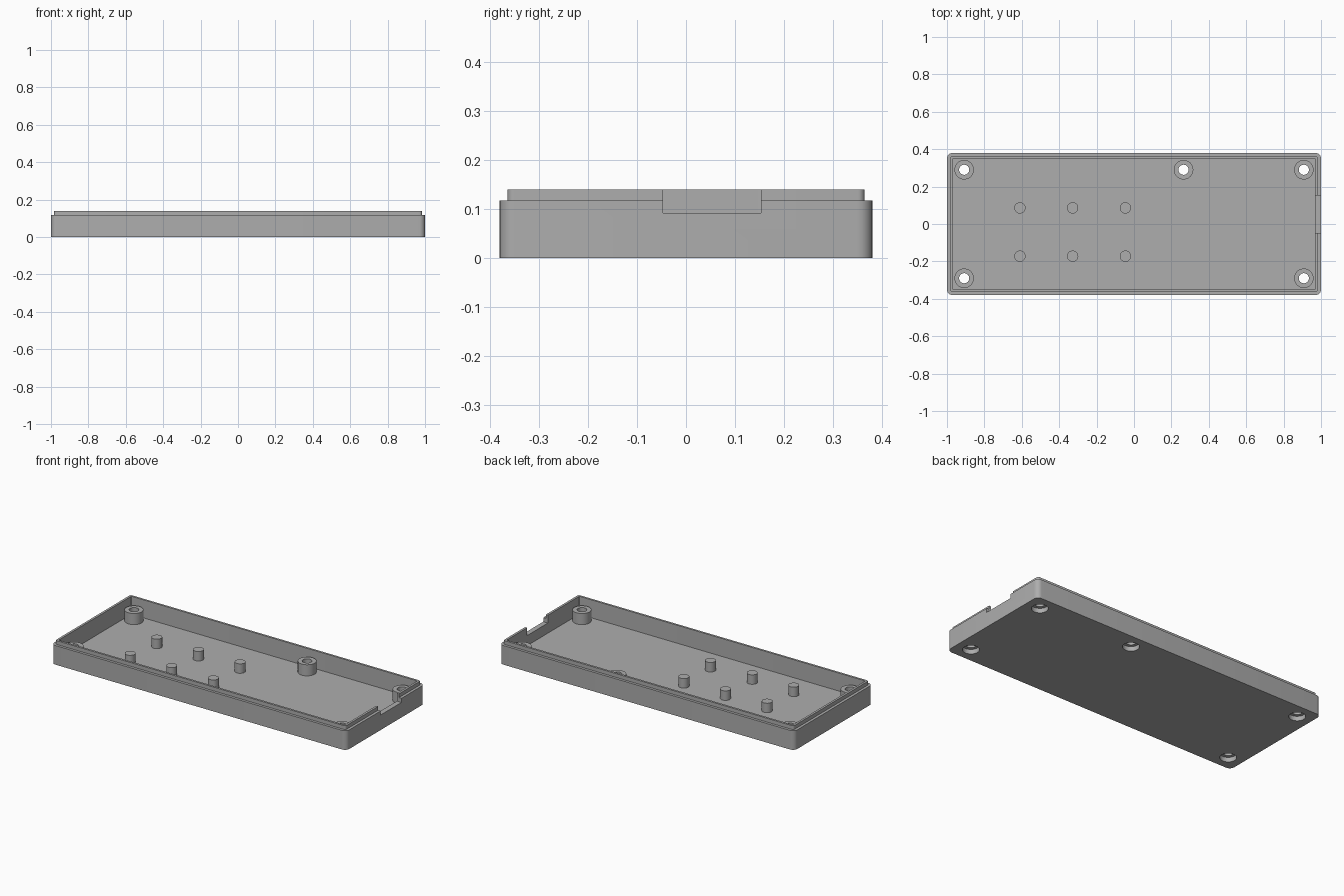
import bpy, bmesh
from math import cos, sin, pi

cube = bpy.data.objects.get("Cube")
if cube:
    bpy.data.objects.remove(cube, do_unlink=True)

GREY = (0.42, 0.42, 0.42, 1)
grey = bpy.data.materials.new("plain grey")
grey.use_nodes = True
grey.diffuse_color = GREY
grey.node_tree.nodes["Principled BSDF"].inputs["Base Color"].default_value = GREY

FLOOR, RIM, LIP, BOSS, PIN = 0.03, 0.117, 0.14, 0.098, 0.088


def make_object(name, bm):
    bmesh.ops.recalc_face_normals(bm, faces=bm.faces)
    mesh = bpy.data.meshes.new(name)
    bm.to_mesh(mesh)
    bm.free()
    mesh.materials.append(grey)
    obj = bpy.data.objects.new(name, mesh)
    bpy.context.collection.objects.link(obj)
    return obj


def loft(name, loops, closed=False):
    """Skin a stack of equal-length loops, capped or joined end to end."""
    bm = bmesh.new()
    rings = [[bm.verts.new(p) for p in loop] for loop in loops]
    pairs = list(zip(rings, rings[1:]))
    if closed:
        pairs.append((rings[-1], rings[0]))
    else:
        bm.faces.new(rings[0])
        bm.faces.new(rings[-1])
    n = len(rings[0])
    for a, b in pairs:
        for i in range(n):
            j = (i + 1) % n
            bm.faces.new((a[i], a[j], b[j], b[i]))
    return make_object(name, bm)


def rounded_rect(hx, hy, r, z, steps=6):
    points = []
    for corner, (sx, sy) in enumerate([(1, 1), (-1, 1), (-1, -1), (1, -1)]):
        for k in range(steps + 1):
            a = (corner + k / steps) * pi / 2
            points.append((sx * (hx - r) + r * cos(a), sy * (hy - r) + r * sin(a), z))
    return points


def circle(x, y, r, z, n=40):
    return [(x + r * cos(2 * pi * i / n), y + r * sin(2 * pi * i / n), z) for i in range(n)]


def select_only(obj):
    bpy.ops.object.select_all(action='DESELECT')
    obj.select_set(True)
    bpy.context.view_layer.objects.active = obj


def smooth(obj):
    select_only(obj)
    bpy.ops.object.shade_smooth_by_angle(angle=pi / 6)


def cut(target, cutter):
    cutter.hide_render = True
    mod = target.modifiers.new("cut", 'BOOLEAN')
    mod.operation = 'DIFFERENCE'
    mod.solver = 'EXACT'
    mod.object = cutter
    select_only(target)
    bpy.ops.object.modifier_apply(modifier=mod.name)
    bpy.data.objects.remove(cutter, do_unlink=True)


# Open tray: outer wall, step, raised lip, inner wall and floor
tray = loft("tray", [
    rounded_rect(1, 0.38, 0.03, 0),
    rounded_rect(1, 0.38, 0.03, RIM),
    rounded_rect(0.983, 0.364, 0.013, RIM),
    rounded_rect(0.983, 0.364, 0.013, LIP),
    rounded_rect(0.969, 0.351, 0.003, LIP),
    rounded_rect(0.969, 0.351, 0.003, FLOOR),
])

# Connector notch in the +x wall
cut(tray, loft("notch_cutter", [
    [(0.95, -0.047, z), (1.05, -0.047, z), (1.05, 0.153, z), (0.95, 0.153, z)]
    for z in (0.092, 0.2)]))

# Screw bosses, each over a wide screw-head recess in the floor
boss_spots = [(sx * 0.908, sy * 0.29) for sx in (-1, 1) for sy in (-1, 1)] + [(0.265, 0.29)]
for i, (x, y) in enumerate(boss_spots, 1):
    cut(tray, loft("recess_cutter", [circle(x, y, 0.046, z) for z in (-0.05, 0.05)]))
    smooth(loft(f"screw_boss_{i}", [
        circle(x, y, 0.052, FLOOR - 0.002),
        circle(x, y, 0.052, BOSS),
        circle(x, y, 0.027, BOSS),
        circle(x, y, 0.027, FLOOR - 0.002),
    ], closed=True))
smooth(tray)

# Two rows of locating pins
for row, y in (("front", -0.172), ("back", 0.086)):
    for i in range(3):
        x = -0.61 + i * 0.282
        smooth(loft(f"{row}_pin_{i + 1}", [circle(x, y, 0.03, z) for z in (FLOOR - 0.005, PIN)]))
